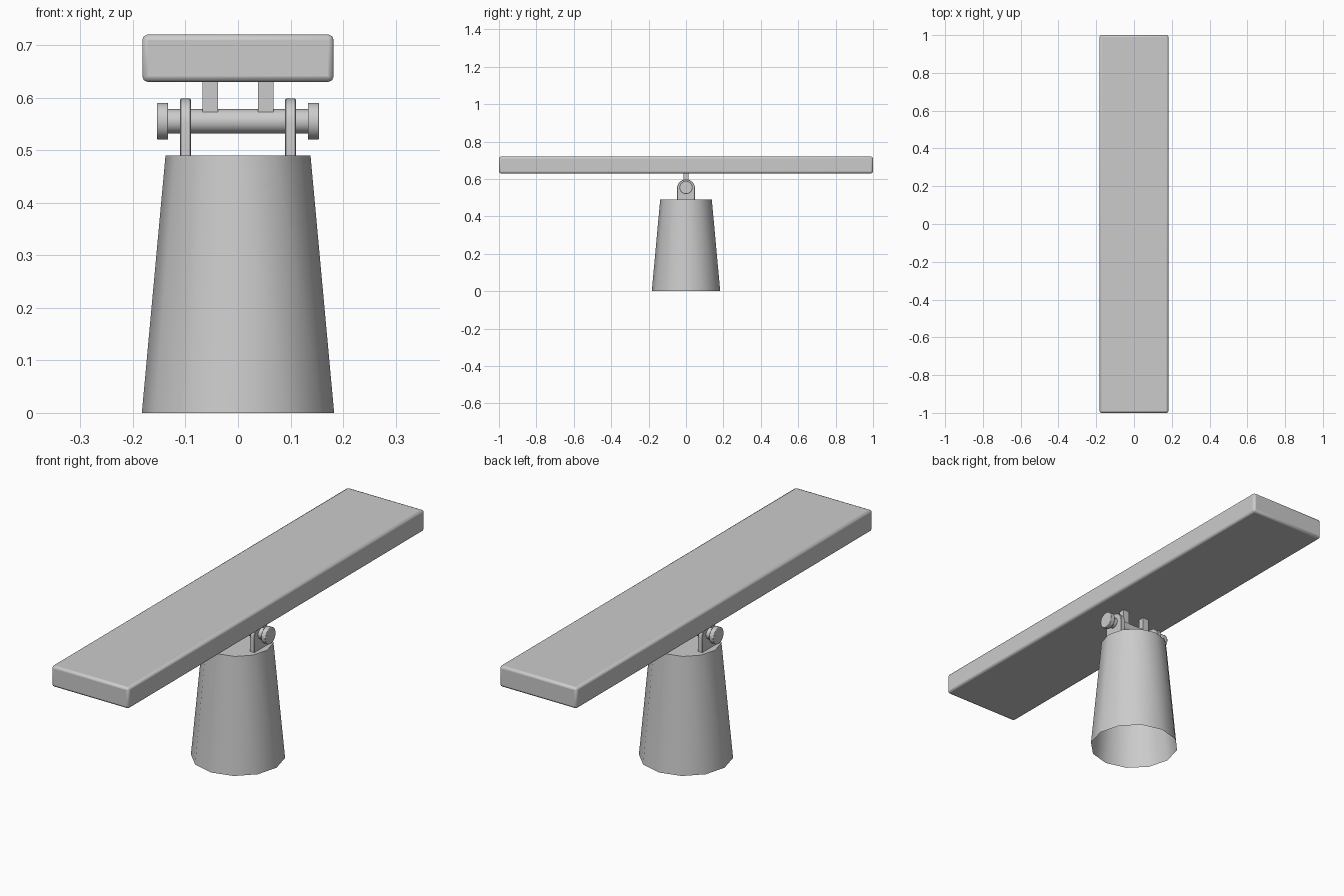
import bpy, bmesh, math
from mathutils import Matrix

if "Cube" in bpy.data.objects:
    bpy.data.objects.remove(bpy.data.objects["Cube"])


def finish(bm, name, bevel=0.0, segments=2):
    bmesh.ops.recalc_face_normals(bm, faces=bm.faces)
    me = bpy.data.meshes.new(name)
    bm.to_mesh(me)
    bm.free()
    ob = bpy.data.objects.new(name, me)
    bpy.context.collection.objects.link(ob)
    if bevel:
        m = ob.modifiers.new("bevel", 'BEVEL')
        m.width, m.segments = bevel, segments
        m.limit_method, m.angle_limit = 'ANGLE', math.radians(40)
    bpy.ops.object.select_all(action='DESELECT')
    bpy.context.view_layer.objects.active = ob
    ob.select_set(True)
    bpy.ops.object.shade_smooth_by_angle(angle=math.radians(35))
    return ob


def box(name, x, y, z, bevel=0.0):
    bm = bmesh.new()
    bmesh.ops.create_cube(bm, size=1)
    for v in bm.verts:
        v.co = [r[0] + (c + 0.5) * (r[1] - r[0]) for c, r in zip(v.co, (x, y, z))]
    return finish(bm, name, bevel)


def rod(name, x0, x1, radius, z, bevel=0.0):
    bm = bmesh.new()
    mat = Matrix.Translation(((x0 + x1) / 2, 0, z)) @ Matrix.Rotation(math.pi / 2, 4, 'Y')
    bmesh.ops.create_cone(bm, cap_ends=True, segments=32, radius1=radius,
                          radius2=radius, depth=x1 - x0, matrix=mat)
    return finish(bm, name, bevel)


def bracket(name, x0, x1, half, z0, zc):
    # upright plate with a round top
    bm = bmesh.new()
    pts = [(-half, z0), (half, z0)]
    pts += [(half * math.cos(math.pi * i / 14), zc + half * math.sin(math.pi * i / 14))
            for i in range(15)]
    face = bm.faces.new([bm.verts.new((x0, y, z)) for y, z in pts])
    ext = bmesh.ops.extrude_face_region(bm, geom=[face], use_keep_orig=True)
    for g in ext["geom"]:
        if isinstance(g, bmesh.types.BMVert):
            g.co.x = x1
    return finish(bm, name, 0.002, 1)


AXLE_Z = 0.555

# twelve-sided tapered base, open underneath
bm = bmesh.new()
bmesh.ops.create_cone(bm, cap_ends=True, segments=12, radius1=0.183, radius2=0.138,
                      depth=0.49, matrix=Matrix.Translation((0, 0, 0.245)))
bottom = [f for f in bm.faces if f.calc_center_median().z < 0.01]
bmesh.ops.delete(bm, geom=bottom, context='FACES_ONLY')
finish(bm, "base")

# plank
box("plank", (-0.182, 0.182), (-1, 1), (0.63, 0.72), 0.01)

# axle
rod("axle", -0.135, 0.135, 0.023, AXLE_Z)

# paired supports, hangers and axle caps
for s, side in ((-1, "left"), (1, "right")):
    bracket("bracket_" + side, s * 0.1 - 0.0105, s * 0.1 + 0.0105, 0.048, 0.488, 0.55)
    box("hanger_" + side, (s * 0.053 - 0.015, s * 0.053 + 0.015), (-0.014, 0.014), (0.572, 0.635))
    rod("axle_cap_" + side, s * 0.1435 - 0.0105, s * 0.1435 + 0.0105, 0.035, AXLE_Z, 0.002)
